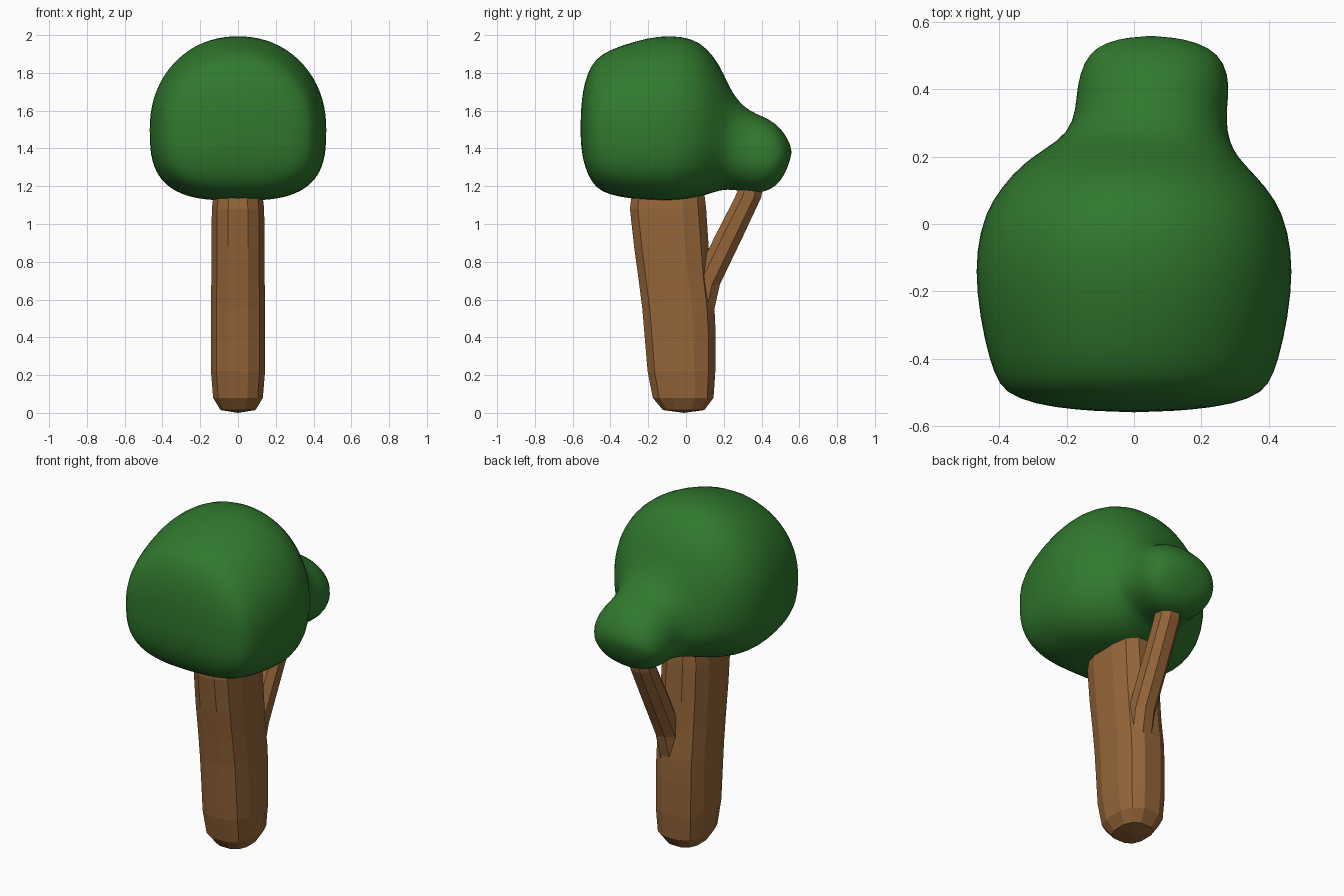
import bpy, bmesh
from math import sin, cos, pi, copysign

if "Cube" in bpy.data.objects:
    bpy.data.objects.remove(bpy.data.objects["Cube"])


def material(name, rgb):
    m = bpy.data.materials.new(name)
    m.diffuse_color = (*rgb, 1)
    m.use_nodes = True
    m.node_tree.nodes["Principled BSDF"].inputs["Base Color"].default_value = m.diffuse_color
    return m


def spow(v, p):
    return copysign(abs(v) ** p, v)


def loft(name, rings, mat, tips=None):
    """Skin equal-length rings; close the ends with fans to tips or with n-gons."""
    bm = bmesh.new()
    rows = [[bm.verts.new(p) for p in r] for r in rings]
    n = len(rows[0])
    for a, b in zip(rows, rows[1:]):
        for i in range(n):
            j = (i + 1) % n
            bm.faces.new((a[i], a[j], b[j], b[i]))
    for k, row in enumerate((rows[0], rows[-1])):
        if tips and tips[k]:
            t = bm.verts.new(tips[k])
            for i in range(n):
                bm.faces.new((row[i], row[(i + 1) % n], t))
        else:
            bm.faces.new(row)
    bmesh.ops.recalc_face_normals(bm, faces=bm.faces[:])
    me = bpy.data.meshes.new(name)
    bm.to_mesh(me)
    bm.free()
    me.materials.append(mat)
    ob = bpy.data.objects.new(name, me)
    bpy.context.collection.objects.link(ob)
    return ob


def flat_ring(z, x0, x1, y0, y1, sides, n):
    """Horizontal rounded-square ring."""
    pts = []
    for i in range(sides):
        a = 2 * pi * (i + 0.5) / sides
        pts.append(((x0 + x1) / 2 + (x1 - x0) / 2 * spow(cos(a), 2 / n),
                    (y0 + y1) / 2 + (y1 - y0) / 2 * spow(sin(a), 2 / n), z))
    return pts


def leaf_ring(y, x0, x1, z0, z1, nb, sides=40):
    """Upright ring: domed top, boxier bottom (exponent nb)."""
    zc = z0 + (z1 - z0) * 0.44
    pts = []
    for i in range(sides):
        a = 2 * pi * i / sides
        c, s = cos(a), sin(a)
        n = 2.1 if s >= 0 else nb
        h = z1 - zc if s >= 0 else zc - z0
        pts.append(((x0 + x1) / 2 + (x1 - x0) / 2 * spow(c, 2 / n),
                    y, zc + h * spow(s, 2 / n)))
    return pts


bark = material("bark", (0.30, 0.13, 0.04))
leaf = material("leaf", (0.03, 0.19, 0.027))

# Trunk: faceted, leaning to the front towards the top
trunk = [(0.015, 0.095, -0.125, 0.10), (0.08, 0.135, -0.18, 0.15),
         (0.22, 0.147, -0.208, 0.16), (0.42, 0.147, -0.225, 0.162),
         (0.55, 0.147, -0.236, 0.156), (0.70, 0.145, -0.255, 0.138),
         (0.88, 0.145, -0.28, 0.125), (1.08, 0.142, -0.302, 0.112),
         (1.14, 0.135, -0.295, 0.105), (1.25, 0.11, -0.26, 0.08)]
loft("trunk", [flat_ring(z, -w, w, y0, y1, 12, 2.7) for z, w, y0, y1 in trunk],
     bark, ((0, -0.01, 0), None))

# Branch: leaves the back of the trunk and carries the small leaf lobe
branch = [(0.48, 0.03, 0.06, 0.08), (0.68, 0.04, 0.105, 0.08),
          (0.93, 0.045, 0.225, 0.08), (1.14, 0.05, 0.328, 0.075),
          (1.25, 0.05, 0.36, 0.06)]
loft("branch", [flat_ring(z, x - 0.07, x + 0.07, y - r, y + r, 8, 2.2)
                for z, x, y, r in branch], bark)

# Foliage: one smooth skin, large crown flowing into the small rear lobe
crown = [(-0.553, -0.17, 0.17, 1.38, 1.66, 3), (-0.535, -0.30, 0.30, 1.30, 1.76, 3),
         (-0.50, -0.385, 0.385, 1.22, 1.845, 3), (-0.45, -0.415, 0.415, 1.17, 1.90, 3),
         (-0.35, -0.445, 0.445, 1.14, 1.945, 3), (-0.20, -0.47, 0.47, 1.125, 1.988, 3),
         (-0.08, -0.47, 0.47, 1.12, 2.0, 3), (0.03, -0.445, 0.445, 1.13, 1.985, 2.7),
         (0.11, -0.395, 0.395, 1.155, 1.935, 2.4), (0.18, -0.33, 0.325, 1.178, 1.84, 2.2),
         (0.22, -0.27, 0.295, 1.182, 1.745, 2.1), (0.27, -0.195, 0.277, 1.178, 1.655, 2.1),
         (0.34, -0.173, 0.275, 1.168, 1.595, 2.1), (0.41, -0.17, 0.285, 1.165, 1.57, 2.1),
         (0.48, -0.15, 0.27, 1.20, 1.53, 2.1), (0.525, -0.115, 0.225, 1.265, 1.475, 2.1),
         (0.55, -0.05, 0.15, 1.335, 1.425, 2.1)]
foliage = loft("foliage", [leaf_ring(*c) for c in crown], leaf,
               ((0, -0.56, 1.5), (0.05, 0.56, 1.38)))
sub = foliage.modifiers.new("smooth", 'SUBSURF')
sub.levels = sub.render_levels = 1
for p in foliage.data.polygons:
    p.use_smooth = True
